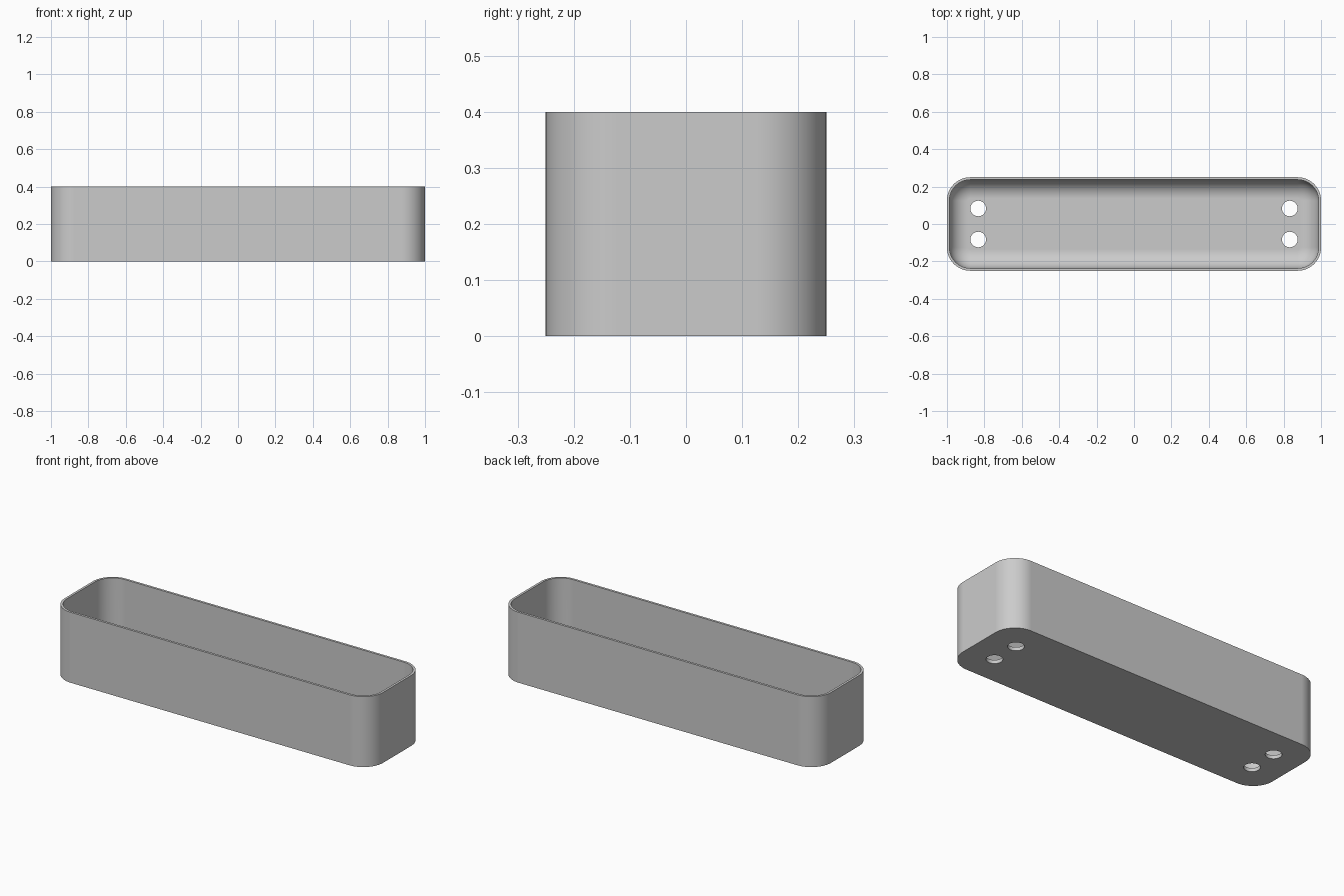
import bpy
import bmesh
from math import cos, sin, pi, radians

HALF_X, HALF_Y, HEIGHT = 1.0, 0.25, 0.4
CORNER, WALL, FLOOR, FILLET = 0.125, 0.0133, 0.02, 0.1
HOLE_X, HOLE_Y, HOLE_RADIUS = 0.833, 0.083, 0.0417
CORNER_STEPS, FILLET_STEPS = 16, 12

cube = bpy.data.objects.get("Cube")
if cube:
    bpy.data.objects.remove(cube, do_unlink=True)

grey = bpy.data.materials.new("light_grey")
grey.use_nodes = True
colour = (0.6, 0.6, 0.6, 1)
grey.diffuse_color = colour
grey.node_tree.nodes["Principled BSDF"].inputs["Base Color"].default_value = colour


def rounded_ring(bm, inset, z):
    """Rounded rectangle of vertices, moved inwards by inset."""
    radius = max(CORNER - inset, 0.004)
    cx, cy = HALF_X - inset - radius, HALF_Y - inset - radius
    ring = []
    for quarter, (sx, sy) in enumerate([(1, 1), (-1, 1), (-1, -1), (1, -1)]):
        for i in range(CORNER_STEPS + 1):
            a = (quarter + i / CORNER_STEPS) * pi / 2
            ring.append(bm.verts.new((sx * cx + radius * cos(a),
                                      sy * cy + radius * sin(a), z)))
    return ring


# Wall section: outside up, over the rim, inside down, round the floor fillet
section = [(0, 0), (0, HEIGHT), (WALL, HEIGHT)]
for i in range(FILLET_STEPS + 1):
    a = i / FILLET_STEPS * pi / 2
    section.append((WALL + FILLET * (1 - cos(a)), FLOOR + FILLET * (1 - sin(a))))

# Tray body
bm = bmesh.new()
rings = [rounded_ring(bm, inset, z) for inset, z in section]
for low, high in zip(rings, rings[1:]):
    for i in range(len(low)):
        j = (i + 1) % len(low)
        bm.faces.new((low[i], low[j], high[j], high[i]))
bm.faces.new(rings[0][::-1])
bm.faces.new(rings[-1])
bmesh.ops.recalc_face_normals(bm, faces=bm.faces)
mesh = bpy.data.meshes.new("tray")
bm.to_mesh(mesh)
bm.free()
mesh.materials.append(grey)
tray = bpy.data.objects.new("tray", mesh)
bpy.context.collection.objects.link(tray)

# Drain holes, two at each end
for sx in (-1, 1):
    for sy in (-1, 1):
        bpy.ops.mesh.primitive_cylinder_add(
            vertices=40, radius=HOLE_RADIUS, depth=0.2,
            location=(sx * HOLE_X, sy * HOLE_Y, 0))
        cutter = bpy.context.object
        cutter.name = "hole_cutter"
        cutter.hide_render = True
        cutter.data.materials.append(grey)
        bpy.context.view_layer.objects.active = tray
        cut = tray.modifiers.new("drain_hole", "BOOLEAN")
        cut.operation, cut.solver, cut.object = "DIFFERENCE", "EXACT", cutter
        bpy.ops.object.modifier_apply(modifier=cut.name)
        bpy.data.objects.remove(cutter, do_unlink=True)

# Smooth corners with crisp rim and flat floor
bpy.ops.object.select_all(action="DESELECT")
tray.select_set(True)
bpy.context.view_layer.objects.active = tray
bpy.ops.object.shade_smooth_by_angle(angle=radians(30))
weighted = tray.modifiers.new("flat_floor", "WEIGHTED_NORMAL")
weighted.keep_sharp = True
